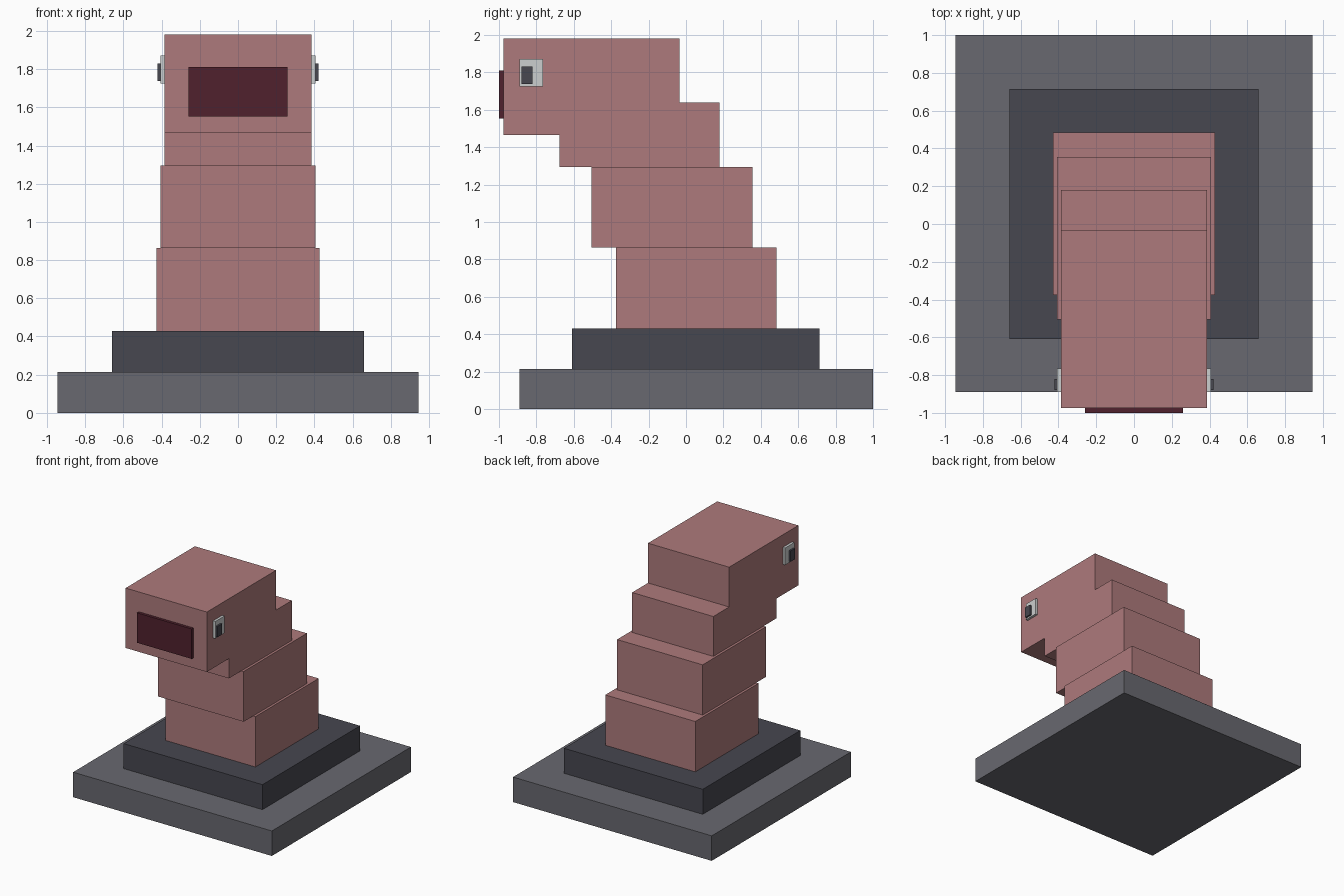
import bpy
import bmesh

cube = bpy.data.objects.get("Cube")
if cube:
    bpy.data.objects.remove(cube, do_unlink=True)


def make_material(name, rgb):
    mat = bpy.data.materials.new(name)
    mat.use_nodes = True
    color = (*rgb, 1.0)
    mat.diffuse_color = color
    mat.node_tree.nodes["Principled BSDF"].inputs["Base Color"].default_value = color
    return mat


ROSE = make_material("dusty rose", (0.42, 0.195, 0.20))
GREY = make_material("stone grey", (0.14, 0.14, 0.16))
DARK = make_material("dark slate", (0.063, 0.063, 0.08))
MAROON = make_material("dark maroon", (0.08, 0.015, 0.026))
PALE = make_material("pale grey", (0.60, 0.62, 0.62))


def extrude_profile(name, profile, x0, x1, mat):
    """Extrude a side profile of (y, z) points from x0 to x1."""
    bm = bmesh.new()
    face = bm.faces.new([bm.verts.new((x0, y, z)) for y, z in profile])
    out = bmesh.ops.extrude_face_region(bm, geom=[face])
    verts = [g for g in out["geom"] if isinstance(g, bmesh.types.BMVert)]
    bmesh.ops.translate(bm, verts=verts, vec=(x1 - x0, 0, 0))
    bmesh.ops.recalc_face_normals(bm, faces=bm.faces)
    mesh = bpy.data.meshes.new(name)
    bm.to_mesh(mesh)
    bm.free()
    mesh.materials.append(mat)
    obj = bpy.data.objects.new(name, mesh)
    bpy.context.collection.objects.link(obj)
    return obj


def box(name, x, y, z, mat):
    profile = [(y[0], z[0]), (y[1], z[0]), (y[1], z[1]), (y[0], z[1])]
    return extrude_profile(name, profile, x[0], x[1], mat)


# Stepped base
box("base_slab", (-0.945, 0.945), (-0.89, 1.0), (0, 0.215), GREY)
box("base_step", (-0.66, 0.66), (-0.61, 0.715), (0.215, 0.43), DARK)

# Leaning body blocks
box("lower_body", (-0.428, 0.428), (-0.375, 0.485), (0.43, 0.863), ROSE)
box("middle_body", (-0.407, 0.407), (-0.505, 0.355), (0.863, 1.295), ROSE)

# Neck and overhanging head share one side profile
extrude_profile("neck_and_head", [
    (-0.675, 1.295), (0.18, 1.295), (0.18, 1.638), (-0.035, 1.638),
    (-0.035, 1.98), (-0.975, 1.98), (-0.975, 1.465), (-0.675, 1.465),
], -0.386, 0.386, ROSE)

# Mouth plate
box("mouth", (-0.26, 0.26), (-1.0, -0.975), (1.553, 1.81), MAROON)

# Eyes with pupils on both sides
for side, s in (("left", 1), ("right", -1)):
    box(f"{side}_eye", (s * 0.386, s * 0.407), (-0.89, -0.765), (1.725, 1.872), PALE)
    box(f"{side}_pupil", (s * 0.407, s * 0.422), (-0.88, -0.82), (1.737, 1.83), DARK)
